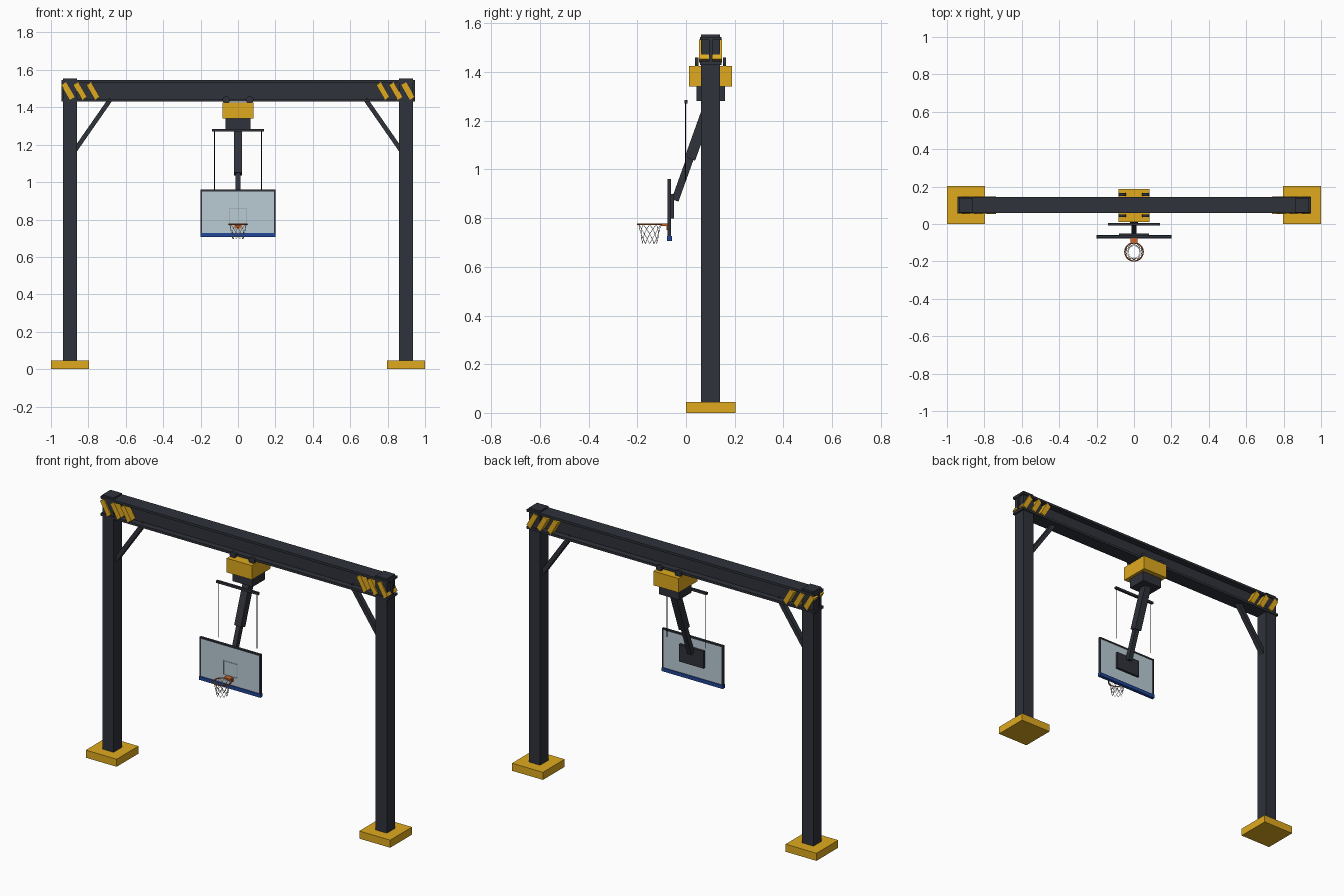
import bpy, bmesh, math
from mathutils import Vector, Matrix

if "Cube" in bpy.data.objects:
    bpy.data.objects.remove(bpy.data.objects["Cube"])


def mat(name, r, g, b):
    m = bpy.data.materials.new(name)
    m.diffuse_color = [(c / 255) ** 2.2 for c in (r, g, b)] + [1]
    m.use_nodes = True
    m.node_tree.nodes["Principled BSDF"].inputs["Base Color"].default_value = m.diffuse_color
    return m


DARK = mat("dark_steel", 50, 53, 60)
YELLOW = mat("safety_yellow", 222, 168, 36)
GLASS = mat("board_glass", 184, 203, 212)
BLUE = mat("pad_blue", 38, 72, 150)
ORANGE = mat("rim_orange", 205, 100, 45)
GREY = mat("marking_grey", 170, 178, 184)
WHITE = mat("net_white", 225, 225, 220)
BLACK = mat("cable_black", 35, 35, 38)


def finish(name, bm, m):
    me = bpy.data.meshes.new(name)
    bm.to_mesh(me)
    bm.free()
    me.materials.append(m)
    ob = bpy.data.objects.new(name, me)
    bpy.context.collection.objects.link(ob)
    return ob


def box(name, x, y, z, m, tilt=0):
    """Box from (min, max) ranges, optionally tilted about the y axis."""
    bm = bmesh.new()
    size = [b - a for a, b in (x, y, z)]
    bmesh.ops.create_cube(bm, size=1, matrix=Matrix.Diagonal((*size, 1)))
    ob = finish(name, bm, m)
    ob.location = [(a + b) / 2 for a, b in (x, y, z)]
    ob.rotation_euler.y = tilt
    return ob


def bar(name, a, b, w, d, m):
    """Rectangular bar from a to b; w is its width along the tilt axis."""
    a, b = Vector(a), Vector(b)
    bm = bmesh.new()
    bmesh.ops.create_cube(bm, size=1, matrix=Matrix.Diagonal((w, d, (b - a).length, 1)))
    ob = finish(name, bm, m)
    ob.location = (a + b) / 2
    ob.rotation_euler = (b - a).to_track_quat('Z', 'Y').to_euler()
    return ob


def wire(name, paths, radius, m, cyclic=False, res=1):
    cu = bpy.data.curves.new(name, 'CURVE')
    cu.dimensions = '3D'
    cu.bevel_depth = radius
    cu.bevel_resolution = res
    cu.use_fill_caps = True
    for pts in paths:
        s = cu.splines.new('POLY')
        s.points.add(len(pts) - 1)
        for p, q in zip(s.points, pts):
            p.co = (*q, 1)
        s.use_cyclic_u = cyclic
    cu.materials.append(m)
    ob = bpy.data.objects.new(name, cu)
    bpy.context.collection.objects.link(ob)
    return ob


# Gantry legs, feet and corner braces
for side, s in (("left", -1), ("right", 1)):
    def span(a, b):
        return tuple(sorted((s * a, s * b)))
    box(side + "_foot", span(.797, 1), (0, .204), (0, .045), YELLOW)
    box(side + "_column", span(.861, .935), (.062, .139), (.001, 1.555), DARK)
    br = bar(side + "_brace", (s * .68, .1, 1.445), (s * .875, .1, 1.165), .024, .03, DARK)
    br.rotation_euler = (0, math.atan2(-s * .195, .28), 0)
    # Hazard stripes wrap the beam ends
    for i, x in enumerate((.775, .843, .909)):
        box(f"{side}_hazard_stripe_{i}", (s * x - .0149, s * x + .0149), (.054, .148),
            (1.487 - .046, 1.487 + .046), YELLOW, math.radians(-30))

# I-section cross beam
box("beam_web", (-.945, .945), (.094, .108), (1.44, 1.535), DARK)
box("beam_top_flange", (-.945, .945), (.058, .145), (1.531, 1.545), DARK)
box("beam_bottom_flange", (-.945, .945), (.058, .145), (1.43, 1.444), DARK)

# Trolley with four wheels
box("trolley_body", (-.083, .083), (.012, .188), (1.341, 1.425), YELLOW)
box("trolley_mount", (-.066, .066), (.043, .16), (1.282, 1.345), DARK)
for i, (x, y) in enumerate([(x, y) for x in (-.063, .063) for y in (.045, .158)]):
    bm = bmesh.new()
    bmesh.ops.create_cone(bm, cap_ends=True, segments=16, radius1=.02, radius2=.02, depth=.014,
                          matrix=Matrix.Rotation(math.pi / 2, 4, 'X'))
    finish(f"trolley_wheel_{i}", bm, DARK).location = (x, y, 1.439)

# Telescopic arm
top, low = Vector((0, .108, 1.30)), Vector((0, -.045, .873))
mid = top.lerp(low, .6)
for name, a, b, w, d in (("upper_arm", top, mid, .043, .045), ("lower_arm", mid.lerp(top, .2), low, .027, .03)):
    ob = bar(name, a, b, w, d, DARK)
    v = a - b
    ob.rotation_euler = (-math.atan2(v.y, v.z), 0, 0)

# Spreader bar and cables
box("spreader_bar", (-.138, .138), (-.007, .006), (1.271, 1.285), DARK)
wire("hoist_cables", [[(x, -.002, 1.275), (x, -.002, .95)] for x in (-.126, .126)], .002, BLACK)

# Backboard
box("board_glass", (-.196, .196), (-.072, -.064), (.715, .956), GLASS)
box("board_frame_top", (-.2, .2), (-.075, -.061), (.951, .96), DARK)
for n, s in (("left", -1), ("right", 1)):
    box("board_frame_" + n, tuple(sorted((s * .192, s * .2))), (-.075, -.061), (.715, .96), DARK)
box("board_bottom_pad", (-.201, .201), (-.078, -.058), (.706, .727), BLUE)
box("mount_plate", (-.08, .08), (-.065, -.05), (.798, .9), DARK)

# Target square
y = (-.074, -.071)
box("target_top", (-.048, .048), y, (.856, .861), GREY)
box("target_bottom", (-.048, .048), y, (.775, .78), GREY)
for n, x in (("left", -.048), ("right", .043)):
    box("target_" + n, (x, x + .005), y, (.775, .861), GREY)

# Rim, bracket and net
C, R, Z = Vector((0, -.149, 0)), .049, .775


def ring(a, r, z):
    return (C.x + r * math.cos(a), C.y + r * math.sin(a), z)


wire("rim", [[ring(2 * math.pi * i / 32, R, Z) for i in range(32)]], .0035, ORANGE, True, 2)
box("rim_bracket", (-.02, .02), (-.103, -.071), (.768, .778), ORANGE)
box("rim_back_plate", (-.02, .02), (-.08, -.071), (.752, .778), ORANGE)
N, LEVELS = 10, 4
strands = []
for i in range(N):
    for d in (-1, 1):
        strands.append([ring(2 * math.pi * (i + d * k / 2) / N, .047 - .017 * (k / LEVELS) ** .8,
                             Z - .08 * k / LEVELS) for k in range(LEVELS + 1)])
wire("net", strands, .0012, WHITE, False, 0)
